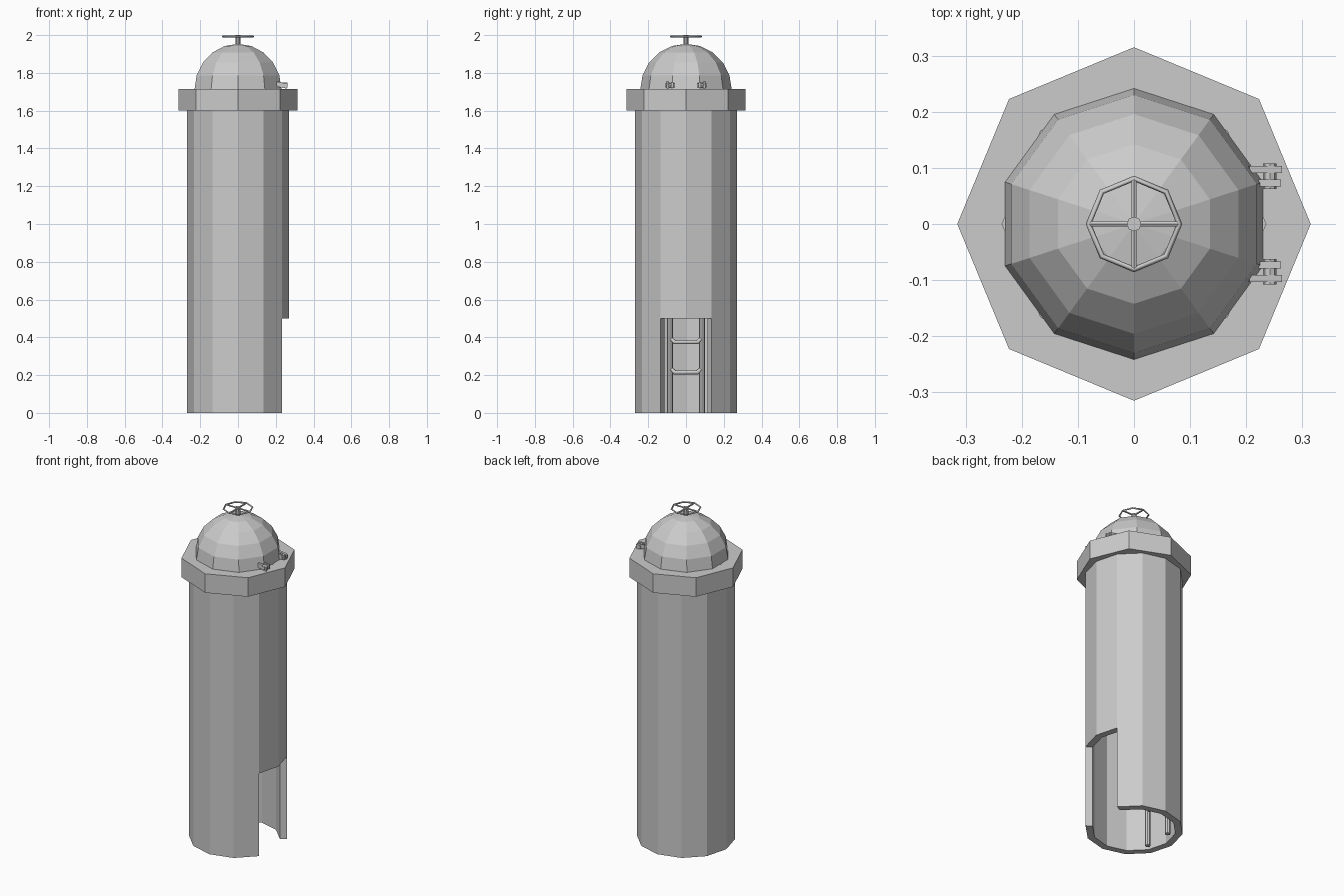
import bpy, bmesh, math
from mathutils import Vector

if "Cube" in bpy.data.objects:
    bpy.data.objects.remove(bpy.data.objects["Cube"])


def finish(name, bm):
    bmesh.ops.remove_doubles(bm, verts=bm.verts, dist=1e-5)
    bmesh.ops.recalc_face_normals(bm, faces=bm.faces)
    mesh = bpy.data.meshes.new(name)
    bm.to_mesh(mesh)
    bm.free()
    obj = bpy.data.objects.new(name, mesh)
    bpy.context.collection.objects.link(obj)
    return obj


def walled_ring(name, n, r_out, r_in, levels, missing=()):
    """Thick-walled n-gon tube; cells (layer, segment) in missing are left open."""
    bm = bmesh.new()
    v = {}
    for k, z in enumerate(levels):
        for i in range(n):
            a = 2 * math.pi * i / n
            for s, r in enumerate((r_out, r_in)):
                v[k, i, s] = bm.verts.new((r * math.cos(a), r * math.sin(a), z))
    cells = {(k, i) for k in range(len(levels) - 1) for i in range(n)} - set(missing)
    for k, i in cells:
        j = (i + 1) % n
        for s in (0, 1):
            bm.faces.new([v[k, i, s], v[k, j, s], v[k + 1, j, s], v[k + 1, i, s]])
        rims = (((k - 1, i), (k, i), (k, j)), ((k + 1, i), (k + 1, i), (k + 1, j)),
                ((k, (i - 1) % n), (k, i), (k + 1, i)), ((k, j), (k, j), (k + 1, j)))
        for neighbour, a, b in rims:
            if neighbour not in cells:
                bm.faces.new([v[(*a, 0)], v[(*b, 0)], v[(*b, 1)], v[(*a, 1)]])
    bmesh.ops.delete(bm, geom=[x for x in bm.verts if not x.link_faces], context='VERTS')
    return finish(name, bm)


def rod(name, a, b, r, n=8):
    a, b = Vector(a), Vector(b)
    bpy.ops.mesh.primitive_cylinder_add(vertices=n, radius=r, depth=(b - a).length,
                                        location=(a + b) / 2)
    obj = bpy.context.object
    obj.name = name
    obj.rotation_euler = (b - a).to_track_quat('Z', 'Y').to_euler()
    return obj


def pipe(name, points, r, cyclic=False, res=0):
    curve = bpy.data.curves.new(name, 'CURVE')
    curve.dimensions = '3D'
    curve.bevel_depth = r
    curve.bevel_resolution = res
    curve.use_fill_caps = True
    s = curve.splines.new('POLY')
    s.points.add(len(points) - 1)
    for p, co in zip(s.points, points):
        p.co = (*co, 1)
    s.use_cyclic_u = cyclic
    obj = bpy.data.objects.new(name, curve)
    bpy.context.collection.objects.link(obj)
    return obj


def box(name, lo, hi, tilt=0):
    bpy.ops.mesh.primitive_cube_add(size=1, location=[(p + q) / 2 for p, q in zip(lo, hi)])
    obj = bpy.context.object
    obj.name = name
    obj.scale = [q - p for p, q in zip(lo, hi)]
    obj.rotation_euler.y = tilt
    return obj


# Shaft with doorway on the right, and the octagonal collar
walled_ring("shaft", 12, 0.27, 0.23, (0, 0.5, 1.62), missing=((0, 0), (0, 11)))
walled_ring("collar", 8, 0.315, 0.235, (1.6, 1.715))

# Domed lid: upper half of a ten-sided sphere
bm = bmesh.new()
bmesh.ops.create_uvsphere(bm, u_segments=10, v_segments=10, radius=0.242)
bmesh.ops.delete(bm, geom=[x for x in bm.verts if x.co.z < -0.001], context='VERTS')
bmesh.ops.translate(bm, verts=bm.verts, vec=(0, 0, 1.712))
finish("dome_lid", bm)

# Hand wheel
rod("wheel_hub", (0, 0, 1.94), (0, 0, 2.0), 0.013)
pipe("wheel_rim", [(0.081 * math.cos(i * math.pi / 4), 0.081 * math.sin(i * math.pi / 4), 1.992)
                   for i in range(8)], 0.005, cyclic=True)
rod("wheel_spoke_x", (-0.08, 0, 1.992), (0.08, 0, 1.992), 0.005, 6)
rod("wheel_spoke_y", (0, -0.08, 1.992), (0, 0.08, 1.992), 0.005, 6)

# Hinges
for side, s in (("back", 1), ("front", -1)):
    rod(f"hinge_pin_{side}", (0.242, s * 0.062, 1.734), (0.242, s * 0.108, 1.734), 0.012)
    for part, y, x0, tilt in (("arm", 0.097, 0.203, 0.2), ("lug", 0.073, 0.222, 0)):
        box(f"hinge_{part}_{side}", (x0, s * y - 0.006, 1.722),
            (0.262, s * y + 0.006, 1.748), tilt)

# Ladder inside the shaft
for side, s in (("back", 1), ("front", -1)):
    rod(f"ladder_rail_{side}", (-0.17, s * 0.085, 0), (-0.17, s * 0.085, 1.6), 0.015)
for i in range(9):
    z = 0.214 + 0.16 * i
    pipe(f"ladder_rung_{i + 1}", [(-0.17, -0.085, z + 0.018), (-0.165, -0.072, z + 0.012),
         (-0.16, -0.06, z), (-0.16, 0.06, z), (-0.165, 0.072, z + 0.012),
         (-0.17, 0.085, z + 0.018)], 0.012, res=1)
